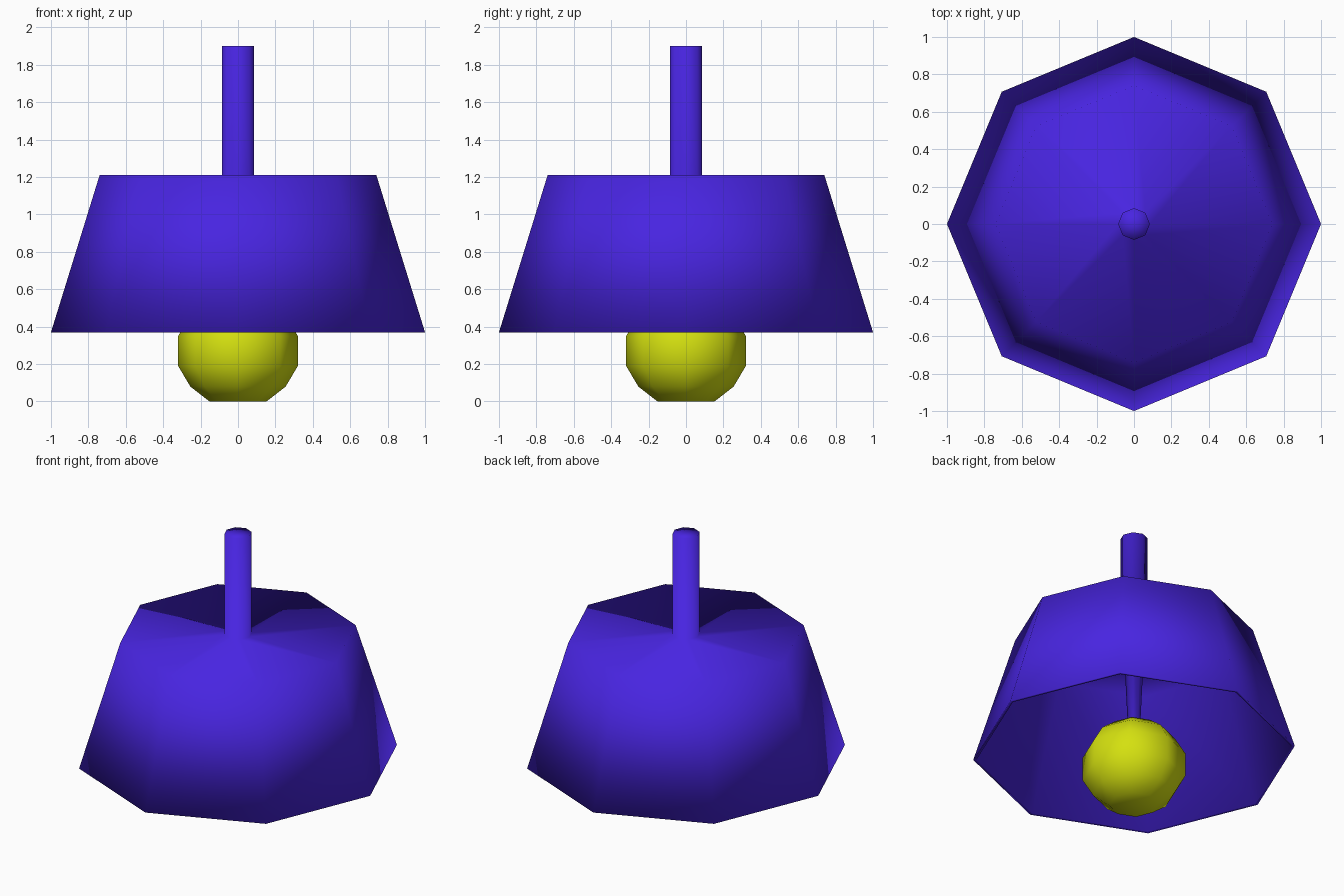
import bpy, bmesh
from math import tau, cos, sin

SIDES = 8

cube = bpy.data.objects.get("Cube")
if cube:
    bpy.data.objects.remove(cube, do_unlink=True)


def make_material(name, color):
    mat = bpy.data.materials.new(name)
    mat.use_nodes = True
    mat.diffuse_color = color
    mat.node_tree.nodes["Principled BSDF"].inputs["Base Color"].default_value = color
    return mat


def lathe(name, profile, mat):
    """Turn (radius, z) points around z; a zero radius becomes a single tip."""
    bm = bmesh.new()
    rings = []
    for r, z in profile:
        count = SIDES if r else 1
        rings.append([bm.verts.new((r * cos(tau * i / SIDES), r * sin(tau * i / SIDES), z))
                      for i in range(count)])
    for a, b in zip(rings, rings[1:]):
        for i in range(SIDES):
            j = (i + 1) % SIDES
            corners = [a[i % len(a)], b[i % len(b)], b[j % len(b)], a[j % len(a)]]
            bm.faces.new(list(dict.fromkeys(corners)))
    bmesh.ops.recalc_face_normals(bm, faces=bm.faces)
    mesh = bpy.data.meshes.new(name)
    bm.to_mesh(mesh)
    bm.free()
    mesh.materials.append(mat)
    mesh.shade_smooth()
    obj = bpy.data.objects.new(name, mesh)
    bpy.context.collection.objects.link(obj)
    return obj


violet = make_material("violet_blue", (0.065, 0.018, 0.75, 1))
yellow = make_material("bulb_yellow", (0.66, 0.75, 0.005, 1))

# Hanging stem, thin shade shell and the tapered inner rod, in one turned skin
lathe("lamp_shade_and_stem", [
    (0, 1.9), (0.085, 1.9), (0.085, 1.21),       # stem
    (0.74, 1.21), (1.0, 0.37),                   # outer shade
    (0.98, 0.37), (0.72, 1.19),                  # lip and inner wall
    (0.066, 1.19), (0.037, 0.52), (0, 0.52),     # ceiling and rod
], violet)

# Bulb with flat ends
lathe("bulb", [
    (0, 0), (0.152, 0), (0.255, 0.08), (0.32, 0.19),
    (0.32, 0.35), (0.255, 0.46), (0.152, 0.54), (0, 0.54),
], yellow)
